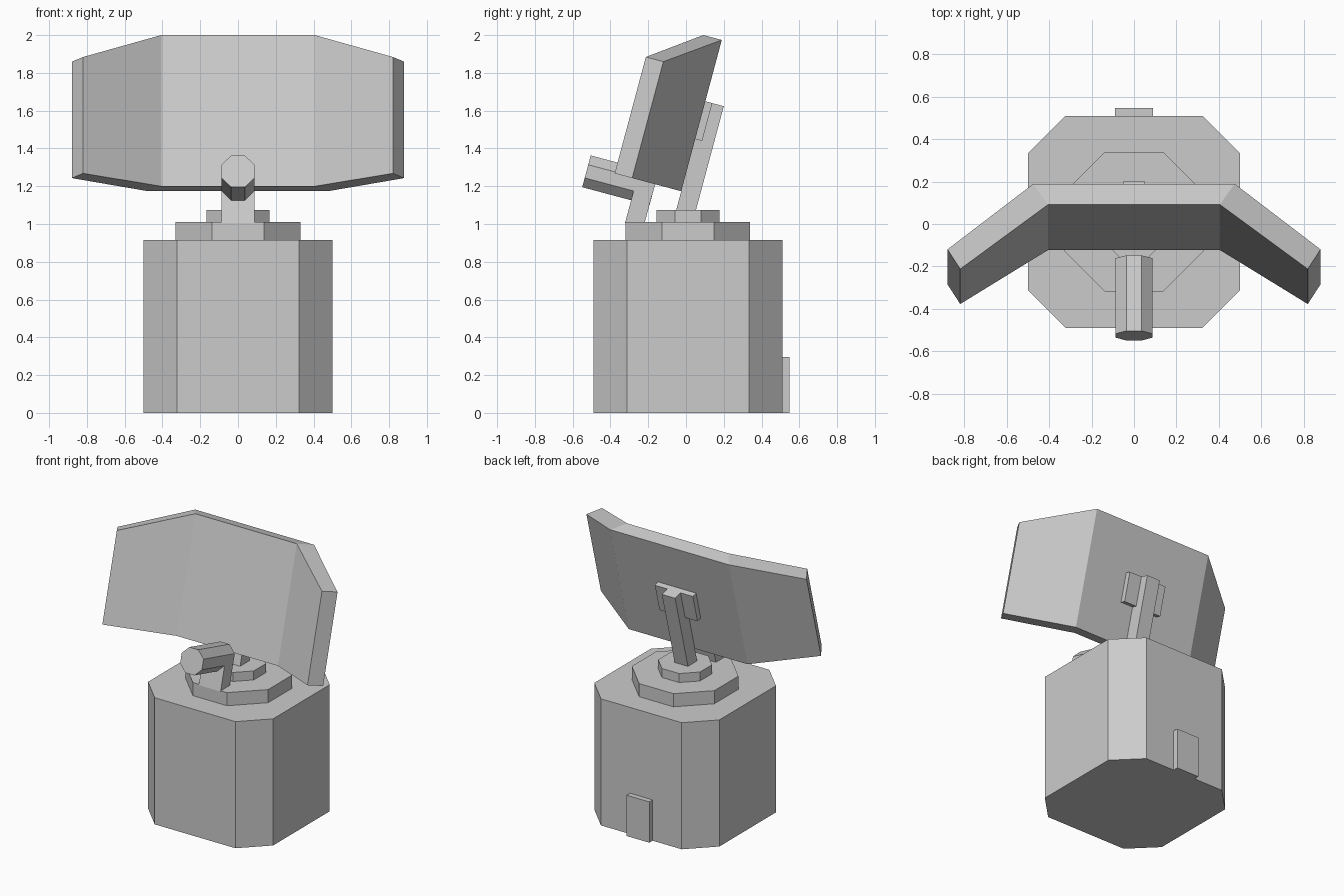
import bpy, bmesh, math
from mathutils import Matrix

if "Cube" in bpy.data.objects:
    bpy.data.objects.remove(bpy.data.objects["Cube"])

TILT = Matrix.Rotation(math.radians(-15), 4, 'X')   # antenna leans back
FLAT = Matrix.Identity(4)
CY = 0.01                                           # base centre in y


def loft(name, rings, matrix=FLAT):
    """Closed solid from a list of matching point rings."""
    bm = bmesh.new()
    loops = [[bm.verts.new(matrix @ Matrix.Translation(p).translation) for p in r]
             for r in rings]
    n = len(loops[0])
    for a, b in zip(loops, loops[1:]):
        for i in range(n):
            j = (i + 1) % n
            bm.faces.new((a[i], a[j], b[j], b[i]))
    bm.faces.new(loops[0][::-1])
    bm.faces.new(loops[-1])
    bmesh.ops.recalc_face_normals(bm, faces=bm.faces[:])
    me = bpy.data.meshes.new(name)
    bm.to_mesh(me)
    bm.free()
    ob = bpy.data.objects.new(name, me)
    bpy.context.collection.objects.link(ob)
    return ob


def octagon(a, h):
    """Octagon with flats at distance a and half-length h."""
    return [(a, -h), (a, h), (h, a), (-h, a), (-a, h), (-a, -h), (-h, -a), (h, -a)]


def drum(name, a, h, z0, z1):
    loft(name, [[(x, y + CY, z) for x, y in octagon(a, h)] for z in (z0, z1)])


def box(name, x0, x1, y0, y1, z0, z1, matrix=FLAT, floor=None):
    """Box; with floor given, its tilted bottom is cut level at that height."""
    def bottom(y):
        if floor is None:
            return z0
        return (floor + y * math.sin(math.radians(15))) / math.cos(math.radians(15))
    corners = [(x0, y0), (x1, y0), (x1, y1), (x0, y1)]
    loft(name, [[(x, y, bottom(y)) for x, y in corners],
                [(x, y, z1) for x, y in corners]], matrix)


# Housing, turntable steps and rear access hatch
drum("base_housing", 0.5, 0.323, 0, 0.915)
drum("turntable_lower", 0.33, 0.137, 0.915, 1.01)
drum("turntable_upper", 0.167, 0.069, 1.01, 1.075)
box("access_hatch", -0.09, 0.09, 0.505, 0.548, 0, 0.295)

# Folded three-panel reflector, stations from left tip to right tip
BOTTOM = 1.127
stations = []
for side, tip in ((-1, True), (-1, False), (1, False), (1, True)):
    xf, xb, front, back, top = ((0.82, 0.88, -0.693, -0.597, 1.765) if tip
                                else (0.405, 0.475, -0.429, -0.328, 1.956))
    stations.append([(side * xf, front, BOTTOM), (side * xf, front, top),
                     (side * xb, back, top), (side * xb, back, BOTTOM)])
loft("reflector", stations, TILT)

# Rear support post with a bracket ear on each side
box("support_post", -0.053, 0.053, -0.328, -0.227, 0, 1.62, TILT, floor=1.07)
for label, s in (("left", -1), ("right", 1)):
    box("bracket_ear_" + label, *sorted((s * 0.053, s * 0.152)),
        -0.33, -0.29, 1.413, 1.62, TILT)

# Front feed arm carrying the octagonal feed horn
box("feed_arm", -0.087, 0.087, -0.572, -0.472, 0, 1.11, TILT, floor=1.005)
loft("feed_horn", [[(x, y, z + 1.099) for x, z in octagon(0.087, 0.036)]
                   for y in (-0.84, -0.471)], TILT)
